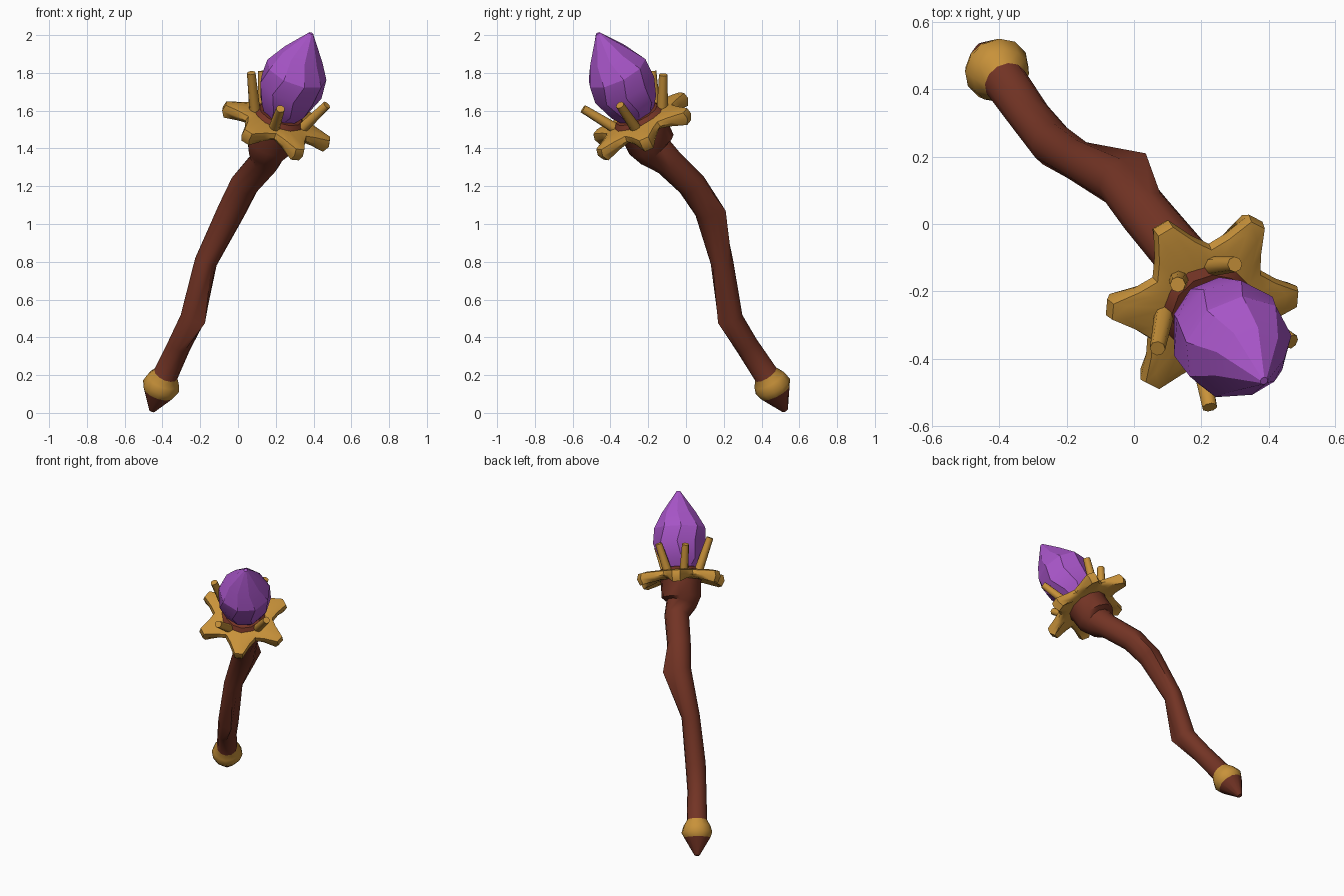
import bpy, bmesh, math
from mathutils import Vector

if "Cube" in bpy.data.objects:
    bpy.data.objects.remove(bpy.data.objects["Cube"])


def material(name, rgb):
    m = bpy.data.materials.new(name)
    m.diffuse_color = (*rgb, 1)
    m.use_nodes = True
    m.node_tree.nodes["Principled BSDF"].inputs["Base Color"].default_value = m.diffuse_color
    return m


WOOD = material("brown wood", (0.171, 0.034, 0.018))
GOLD = material("gold", (0.578, 0.287, 0.042))
PURPLE = material("purple crystal", (0.39, 0.091, 0.578))

# Frame of the tilted staff head
C = Vector((0.21, -0.24, 1.54))
A = Vector((0.32, -0.41, 0.85)).normalized()
U = Vector((0.945, 0.065, -0.326))
U = (U - A * U.dot(A)).normalized()
V = A.cross(U)


def head(angle, r, h):
    return C + A * h + (U * math.cos(angle) + V * math.sin(angle)) * r


def finish(name, bm, mats, angle):
    bmesh.ops.recalc_face_normals(bm, faces=bm.faces)
    me = bpy.data.meshes.new(name)
    bm.to_mesh(me)
    bm.free()
    for m in mats:
        me.materials.append(m)
    ob = bpy.data.objects.new(name, me)
    bpy.context.collection.objects.link(ob)
    bpy.ops.object.select_all(action='DESELECT')
    ob.select_set(True)
    bpy.context.view_layer.objects.active = ob
    bpy.ops.object.shade_smooth_by_angle(angle=math.radians(angle))
    return ob


def loft(bm, rings, closed=False):
    """Skin a list of point rings; returns the faces of each band."""
    vs = [[bm.verts.new(p) for p in ring] for ring in rings]
    n = len(vs[0])
    pairs = list(zip(vs, vs[1:])) + ([(vs[-1], vs[0])] if closed else [])
    bands = [[bm.faces.new((a[i], a[(i + 1) % n], b[(i + 1) % n], b[i]))
              for i in range(n)] for a, b in pairs]
    if not closed:
        bm.faces.new(vs[0])
        bm.faces.new(vs[-1])
    return bands


def tube_rings(path, sides):
    """Circles square to a path of (point, radius)."""
    rings = []
    for i, (p, r) in enumerate(path):
        t = (path[min(i + 1, len(path) - 1)][0] - path[max(i - 1, 0)][0]).normalized()
        u = (U - t * U.dot(t)).normalized()
        v = t.cross(u)
        rings.append([p + (u * math.cos(a) + v * math.sin(a)) * r
                      for a in (2 * math.pi * k / sides for k in range(sides))])
    return rings


# Staff: pointed foot, gold ferrule, crooked shaft and flared cup
path = [(Vector(p[:3]), p[3]) for p in (
    (-0.455, 0.525, 0.012, 0.016),
    (-0.42, 0.472, 0.11, 0.085),
    (-0.408, 0.46, 0.14, 0.1),
    (-0.395, 0.44, 0.175, 0.088),
    (-0.382, 0.422, 0.205, 0.066),
    (-0.31, 0.32, 0.36, 0.062),
    (-0.24, 0.235, 0.5, 0.066),
    (-0.17, 0.19, 0.8, 0.06),
    (-0.035, 0.12, 1.07, 0.074),
    (0.035, 0.03, 1.21, 0.077),
    (0.14, -0.095, 1.33, 0.08))]
path += [(C + A * h, r) for h, r in
         ((-0.185, 0.1), (-0.14, 0.128), (-0.05, 0.13), (0.02, 0.15), (0.05, 0.12))]
bm = bmesh.new()
bands = loft(bm, tube_rings(path, 12))
for band in bands[1:4]:
    for f in band:
        f.material_index = 1
# Knots in the wood
for knot in (Vector((0.035, 0.21, 1.07)), Vector((-0.175, 0.17, 0.475))):
    min(bm.verts, key=lambda v: (v.co - knot).length).co = knot
finish("staff", bm, [WOOD, GOLD], 45)

# Six-pointed gold collar with thick drooping tips
rings = []
for k in range(6):
    for deg, r, drop in ((-5, 0.3, 1), (5, 0.3, 1), (16, 0.23, 0.35),
                         (30, 0.195, 0), (44, 0.23, 0.35)):
        a = math.radians(60 * k + deg)
        rings.append([head(a, q, h) for q, h in (
            (0.12, 0.03), (r - 0.05, 0.03 - 0.012 * drop), (r - 0.008, 0.018 - 0.012 * drop),
            (r, -0.01 - 0.02 * drop), (r - 0.02, -0.025 - 0.042 * drop),
            (r - 0.07, -0.03 - 0.012 * drop), (0.12, -0.03))])
bm = bmesh.new()
loft(bm, rings, closed=True)
finish("star_collar", bm, [GOLD], 50)

# Five prongs leaning outwards around the crystal
for i, tip in enumerate(((0.07, -0.37, 1.80), (0.13, -0.18, 1.81), (0.30, -0.12, 1.79),
                         (0.47, -0.35, 1.63), (0.225, -0.545, 1.61))):
    tip = Vector(tip)
    d = tip - C
    d = (d - A * d.dot(A)).normalized()
    bm = bmesh.new()
    loft(bm, tube_rings([(C + d * 0.125, 0.03), (tip, 0.023)], 8))
    finish(f"prong_{i + 1}", bm, [GOLD], 50)

# Faceted crystal
bm = bmesh.new()
rings = []
for j, (h, r) in enumerate(((0.02, 0.08), (0.1, 0.135), (0.21, 0.174), (0.31, 0.168),
                            (0.41, 0.112), (0.55, 0.012))):
    rings.append([head(2 * math.pi * (k + 0.25 * (j % 2)) / 9, r, h) for k in range(9)])
loft(bm, rings)
finish("crystal", bm, [PURPLE], 22)
